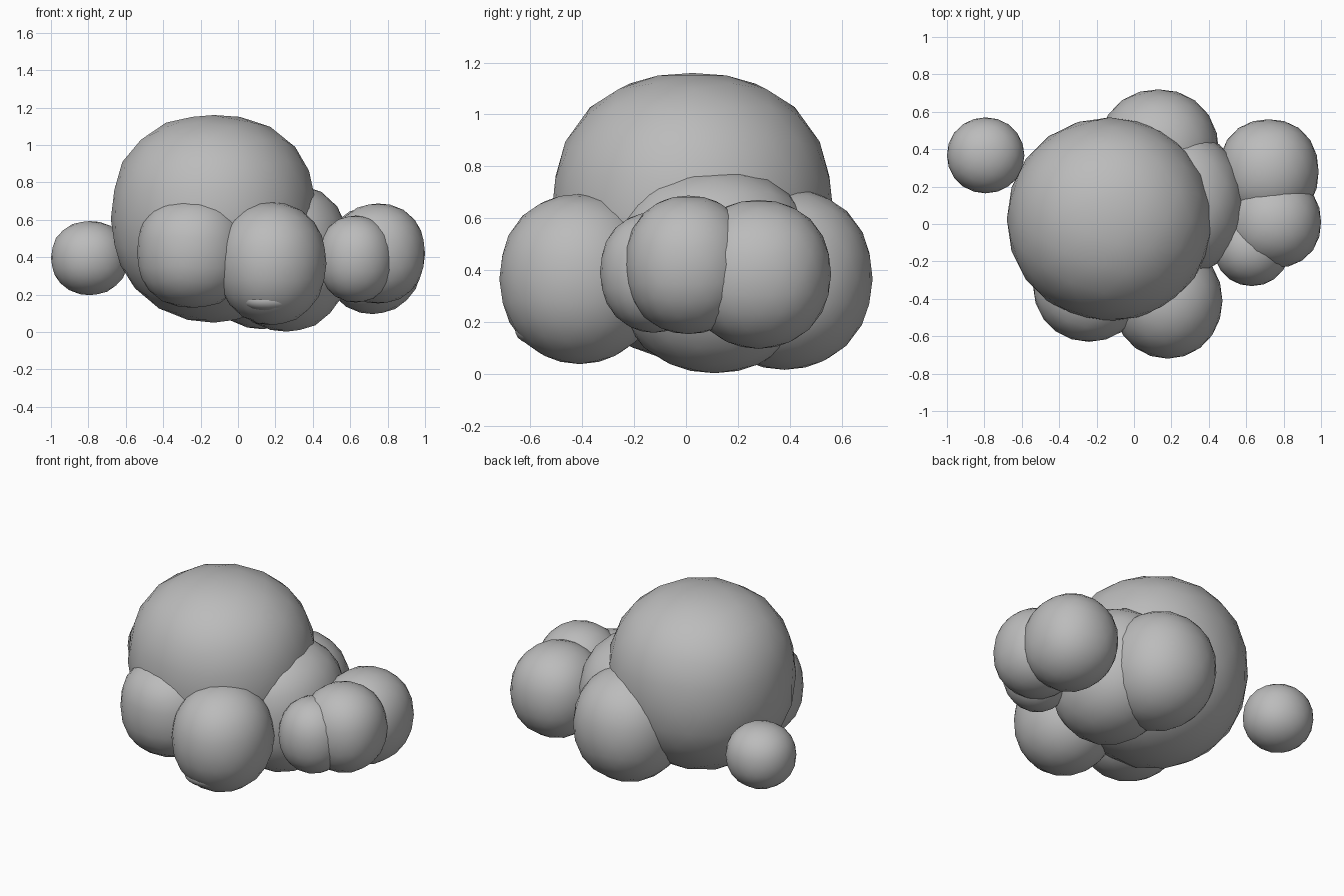
import bpy
import bmesh
from mathutils import Vector

cube = bpy.data.objects.get("Cube")
if cube:
    bpy.data.objects.remove(cube, do_unlink=True)

# One plain grey for the whole cluster
grey = bpy.data.materials.new("soft grey")
grey.use_nodes = True
colour = (0.5, 0.5, 0.5, 1)
grey.diffuse_color = colour
grey.node_tree.nodes["Principled BSDF"].inputs["Base Color"].default_value = colour


def puff(name, centre, radii, top=2.2, bottom=2.1, plan=2.05):
    """Rounded lobe: an icosphere whose plan, top and bottom can be fuller."""
    bm = bmesh.new()
    bmesh.ops.create_icosphere(bm, subdivisions=3, radius=1)
    for v in bm.verts:
        x, y, z = v.co
        flat = (abs(x) ** plan + abs(y) ** plan) ** (1 / plan)
        p = top if z > 0 else bottom
        v.co /= (flat ** p + abs(z) ** p) ** (1 / p)
        v.co = Vector(c * r for c, r in zip(v.co, radii))
    for f in bm.faces:
        f.smooth = True
    mesh = bpy.data.meshes.new(name)
    bm.to_mesh(mesh)
    bm.free()
    mesh.materials.append(grey)
    obj = bpy.data.objects.new(name, mesh)
    obj.location = centre
    bpy.context.collection.objects.link(obj)
    return obj


# Large central mass
puff("main_puff", (-0.13, 0.025, 0.605), (0.55, 0.545, 0.555), top=2.35)
puff("core_puff", (0.26, 0.11, 0.395), (0.335, 0.385, 0.393), top=2.5, bottom=2.2)

# Lobes around the base
puff("front_left_puff", (0.18, -0.41, 0.365), (0.293, 0.31, 0.328))
puff("front_right_puff", (-0.24, -0.33, 0.425), (0.3, 0.3, 0.295), top=2.5, bottom=2.3)
puff("back_puff", (0.13, 0.38, 0.365), (0.325, 0.34, 0.35), plan=2.15)
puff("front_bump", (0.16, -0.57, 0.17), (0.13, 0.09, 0.06))

# Cluster of three on the left side
puff("side_back_puff", (0.72, 0.28, 0.383), (0.267, 0.28, 0.287), plan=2.2)
puff("side_middle_puff", (0.75, 0.01, 0.42), (0.25, 0.245, 0.267), plan=2.2, bottom=2.2)
puff("side_front_puff", (0.63, -0.125, 0.39), (0.205, 0.207, 0.232))

# Separate small ball on the right side
puff("loose_puff", (-0.793, 0.367, 0.395), (0.207, 0.203, 0.198))
